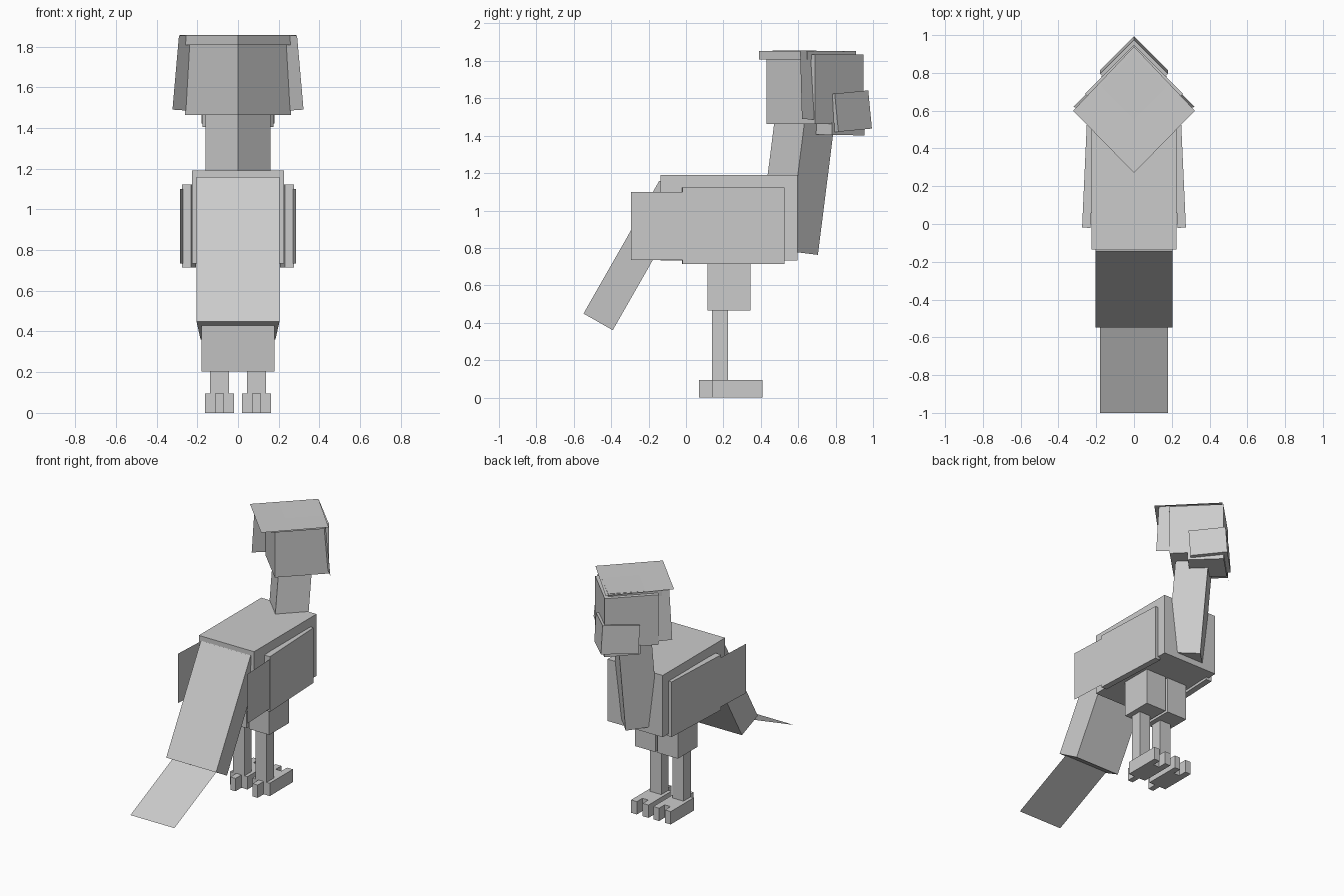
import bpy, bmesh, math
from mathutils import Matrix, Vector

if "Cube" in bpy.data.objects:
    bpy.data.objects.remove(bpy.data.objects["Cube"])

grey = bpy.data.materials.new("plain grey")
grey.diffuse_color = (0.6, 0.6, 0.6, 1)
grey.use_nodes = True
grey.node_tree.nodes["Principled BSDF"].inputs["Base Color"].default_value = grey.diffuse_color
R2 = math.sqrt(2)


def finish(name, bm):
    me = bpy.data.meshes.new(name)
    bm.normal_update()
    bm.to_mesh(me)
    bm.free()
    me.materials.append(grey)
    ob = bpy.data.objects.new(name, me)
    bpy.context.collection.objects.link(ob)
    return ob


def box(name, centre, size, pitch=0, yaw=0, taper=1):
    """Box turned by yaw, then tipped by pitch; taper narrows its -y side."""
    bm = bmesh.new()
    bmesh.ops.create_cube(bm, size=1)
    for v in bm.verts:
        if v.co.y < 0:
            v.co.x *= taper
        v.co = Vector(a * b for a, b in zip(v.co, size))
    m = (Matrix.Translation(centre) @ Matrix.Rotation(math.radians(pitch), 4, 'X')
         @ Matrix.Rotation(math.radians(yaw), 4, 'Z'))
    bm.transform(m)
    return finish(name, bm)


def span(name, x, y, z):
    """Upright box from its ranges."""
    rs = (x, y, z)
    return box(name, [(a + b) / 2 for a, b in rs], [b - a for a, b in rs])


def sheet(name, pts):
    bm = bmesh.new()
    bm.faces.new([bm.verts.new(p) for p in pts])
    return finish(name, bm)


def diamond(name, y, z, half, height, pitch=0):
    """Square block standing corner-on, half = centre to corner."""
    return box(name, (0, y, z), (half * R2, half * R2, height), pitch, 45)


# Body and neck
span("body", (-.226, .226), (-.135, .595), (.733, 1.19))
diamond("neck", .594, 1.16, .16, .76, -7.2)

# Head, cap, crest and beak
diamond("head", .69, 1.648, .26, .37)
diamond("cap", .65, 1.831, .26, .045)
sheet("crest", [(0, .27, 1.856), (.322, .6, 1.856), (0, .94, 1.85), (-.322, .6, 1.856)])
diamond("upper_beak", .805, 1.523, .18, .205, 5.5)
diamond("lower_beak", .78, 1.437, .175, .065, -1)

# Tail: wedge block facing its upper side to the rear, with a thin fan
d = Vector((0, -.405, -.71)).normalized()       # down the tail
n = Vector((0, .87, -.5)).normalized()          # through the thickness
mid = Vector((0, -.1425, 1.16)) + d * .409 + n * .09
box("tail", mid, (.408, .18, .818), 180 - math.degrees(math.atan2(.405, .71)) + 180, 0, 1)
tail = bpy.data.objects["tail"]
for v in tail.data.vertices:                    # narrower underside
    if (v.co - mid).dot(n) > 0:
        v.co.x *= .9
sheet("tail_fan", [(-.18, -.505, .432), (.18, -.505, .432), (.18, -1, .203), (-.18, -1, .203)])

for s, side in ((-1, "left"), (1, "right")):
    # Cheek plates hanging beside the head
    sheet(side + "_cheek_plate", [(s * .29, .61, 1.855), (s * .01, .895, 1.85),
                                  (s * .02, .92, 1.47), (s * .322, .62, 1.49)])
    # Wing and its thin trailing feathers
    box(side + "_wing", (s * .24, .2525, .918), (.045, .545, .408), 0, s * 2.6)
    sheet(side + "_wing_feathers", [(s * .268, .05, .735), (s * .284, -.295, .735),
                                    (s * .284, -.295, 1.1), (s * .268, .05, 1.1)])

    # Leg
    def leg(name, x0, x1, y, z):
        span(side + "_" + name, sorted((s * x0, s * x1)), y, z)
    leg("thigh", .01, .175, (.115, .345), (.465, .74))
    leg("shin", .045, .137, (.14, .225), (.09, .47))
    leg("foot", .02, .162, (.14, .345), (0, .095))
    leg("rear_toe", .07, .112, (.07, .14), (0, .095))
    leg("inner_toe", .02, .067, (.345, .41), (0, .095))
    leg("outer_toe", .115, .162, (.345, .41), (0, .095))
